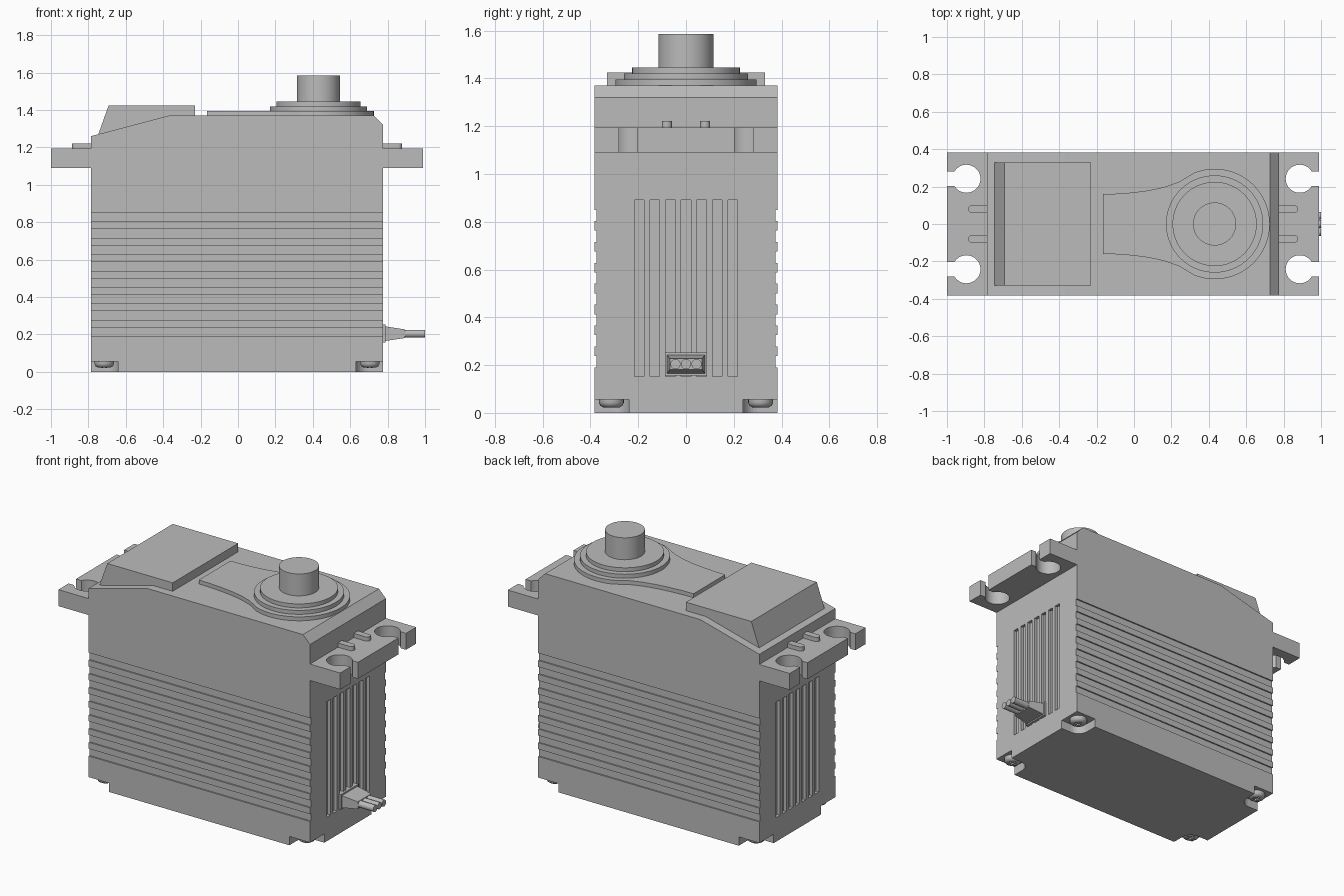
import bpy, bmesh, math
from mathutils import Vector, Matrix

if "Cube" in bpy.data.objects:
    bpy.data.objects.remove(bpy.data.objects["Cube"])

CX, HX, HY = -0.005, 0.781, 0.383   # body centre, half length, half width
grey = bpy.data.materials.new("grey plastic")
grey.diffuse_color = (0.5, 0.5, 0.5, 1)
grey.use_nodes = True
grey.node_tree.nodes["Principled BSDF"].inputs["Base Color"].default_value = grey.diffuse_color


def finish(bm, name, smooth=False):
    bmesh.ops.recalc_face_normals(bm, faces=bm.faces)
    me = bpy.data.meshes.new(name)
    bm.to_mesh(me)
    bm.free()
    me.materials.append(grey)
    ob = bpy.data.objects.new(name, me)
    bpy.context.collection.objects.link(ob)
    if smooth:
        bpy.ops.object.select_all(action='DESELECT')
        ob.select_set(True)
        bpy.context.view_layer.objects.active = ob
        bpy.ops.object.shade_smooth_by_angle(angle=math.radians(35))
    return ob


def add_prism(bm, pts, a, b, axis='Z'):
    """Extrude a 2D outline from a to b; axis Y takes (x, z) points."""
    place = (lambda p, t: (p[0], p[1], t)) if axis == 'Z' else (lambda p, t: (p[0], t, p[1]))
    f = bm.faces.new([bm.verts.new(place(p, a)) for p in pts])
    r = bmesh.ops.extrude_face_region(bm, geom=[f])
    vs = [v for v in r['geom'] if isinstance(v, bmesh.types.BMVert)]
    bmesh.ops.translate(bm, verts=vs, vec=Vector(place((0, 0), b - a)))


def add_box(bm, x0, x1, y0, y1, z0, z1):
    add_prism(bm, [(x0, y0), (x1, y0), (x1, y1), (x0, y1)], z0, z1)


def add_cyl(bm, r1, r2, h, mat, seg=32):
    bmesh.ops.create_cone(bm, cap_ends=True, segments=seg, radius1=r1, radius2=r2,
                          depth=h, matrix=mat)


def arc(cx, cy, r, a0, a1, n):
    return [(cx + r * math.cos(a0 + (a1 - a0) * i / n),
             cy + r * math.sin(a0 + (a1 - a0) * i / n)) for i in range(n + 1)]


def cut(ob, bm):
    """Subtract the cutter mesh and bake the result."""
    cutter = finish(bm, "cutter")
    cutter.hide_render = True
    m = ob.modifiers.new("cut", 'BOOLEAN')
    m.operation, m.solver, m.object = 'DIFFERENCE', 'EXACT', cutter
    dg = bpy.context.evaluated_depsgraph_get()
    baked = bpy.data.meshes.new_from_object(ob.evaluated_get(dg))
    ob.modifiers.clear()
    ob.data = baked
    bpy.data.objects.remove(cutter)


# Case body with sloped left shoulder and chamfered right edge
L, R = CX - HX, CX + HX
bm = bmesh.new()
add_prism(bm, [(L, 0), (R, 0), (R, 1.32), (0.727, 1.37), (-0.37, 1.37), (L, 1.26)],
          -HY, HY, 'Y')
body = finish(bm, "case_body")

# Cooling grooves along both long sides
bm = bmesh.new()
for s in (-1, 1):
    for i in range(8):
        top = 0.85 - 0.0875 * i
        y0, y1 = sorted((s * 0.374, s * 0.45))
        add_box(bm, L - 0.1, R + 0.1, y0, y1, top - 0.047, top)
cut(body, bm)

# Vertical slots on both ends
bm = bmesh.new()
for x0, x1 in ((L - 0.1, L + 0.02), (R - 0.02, R + 0.1)):
    for i in range(-3, 4):
        y = i * 0.0653
        add_box(bm, x0, x1, y - 0.0205, y + 0.0205, 0.153, 0.89)
cut(body, bm)

# Screw pockets in the bottom corners
bm = bmesh.new()
for sx in (-1, 1):
    for sy in (-1, 1):
        pts = arc(0.706, 0.308, 0.07, math.pi, 1.5 * math.pi, 8)
        pts += [(0.9, 0.238), (0.9, 0.5), (0.636, 0.5)]
        add_prism(bm, [(CX + sx * x, sy * y) for x, y in pts], -0.1, 0.056)
cut(body, bm)

# Screws with cross recess
for sx in (-1, 1):
    for sy in (-1, 1):
        x, y = CX + sx * 0.71, sy * 0.312
        bm = bmesh.new()
        rings = [(0.052, 0.058), (0.052, 0.042), (0.046, 0.03), (0.034, 0.023), (0.0, 0.021)]
        prof = [bm.verts.new((x + r, y, z)) for r, z in [(0, 0.058)] + rings]
        edges = [bm.edges.new(e) for e in zip(prof, prof[1:])]
        bmesh.ops.spin(bm, geom=prof + edges, cent=(x, y, 0), axis=(0, 0, 1),
                       angle=2 * math.pi, steps=24)
        bmesh.ops.remove_doubles(bm, verts=bm.verts, dist=0.0002)
        screw = finish(bm, "screw", True)
        bm = bmesh.new()
        a, b = 0.026, 0.006
        add_prism(bm, [(x + u, y + v) for u, v in (
            (a, -b), (a, b), (b, b), (b, a), (-b, a), (-b, b), (-a, b), (-a, -b),
            (-b, -b), (-b, -a), (b, -a), (b, -b))], 0.0, 0.036)
        cut(screw, bm)

# Mounting tabs with open screw holes, and pairs of round-ended ribs
for s in (-1, 1):
    g = math.asin(0.038 / 0.075)
    pts = [(HX - 0.01, -HY), (0.995, -HY)]
    for cy in (-0.242, 0.242):
        pts.append((0.995, cy - 0.038))
        pts += arc(0.891, cy, 0.075, -g, g - 2 * math.pi, 36)
        pts.append((0.995, cy + 0.038))
    pts += [(0.995, HY), (HX - 0.01, HY)]
    bm = bmesh.new()
    add_prism(bm, [(CX + s * x, y) for x, y in pts], 1.09, 1.195)
    finish(bm, "mounting_tab", True)
    bm = bmesh.new()
    for cy in (-0.08, 0.08):
        rib = [(HX - 0.01, cy - 0.021)] + arc(0.861, cy, 0.021, -math.pi / 2, math.pi / 2, 10)
        rib.append((HX - 0.01, cy + 0.021))
        add_prism(bm, [(CX + s * x, y) for x, y in rib], 1.19, 1.222)
    finish(bm, "tab_ribs", True)

# Raised motor cover
bm = bmesh.new()
add_prism(bm, [(-0.75, 1.262), (-0.23, 1.3), (-0.23, 1.424), (-0.692, 1.424)],
          -0.33, 0.33, 'Y')
finish(bm, "motor_cover")

# Keyhole-shaped gear plate
SX = 0.431
neck = [(-0.165, 0.16), (-0.09, 0.162), (0.0, 0.169), (0.08, 0.18), (0.16, 0.197),
        (0.24, 0.225)]
a0 = math.radians(112)
outline = neck + arc(SX, 0, 0.295, a0, -a0, 56) + [(x, -y) for x, y in reversed(neck)]
bm = bmesh.new()
add_prism(bm, outline, 1.36, 1.395)
finish(bm, "gear_plate", True)

# Bearing rings and output shaft
for name, r, z0, z1 in (("bearing_ring_lower", 0.26, 1.39, 1.42),
                        ("bearing_ring_upper", 0.225, 1.415, 1.445),
                        ("output_shaft", 0.115, 1.44, 1.585)):
    bm = bmesh.new()
    add_cyl(bm, r, r, z1 - z0, Matrix.Translation((SX, 0, (z0 + z1) / 2)), 64)
    finish(bm, name, True)

# Cable boot: flange and tapered sleeve
bm = bmesh.new()
add_box(bm, R - 0.03, 0.789, -0.088, 0.088, 0.157, 0.253)
finish(bm, "cable_flange")
bm = bmesh.new()
ends = []
for x, hy, hz in ((0.78, 0.08, 0.04), (0.893, 0.068, 0.023)):
    ends.append([bm.verts.new((x, sy * hy, 0.204 + sz * hz))
                 for sy, sz in ((-1, -1), (1, -1), (1, 1), (-1, 1))])
    bm.faces.new(ends[-1])
for i in range(4):
    j = (i + 1) % 4
    bm.faces.new((ends[0][i], ends[0][j], ends[1][j], ends[1][i]))
finish(bm, "cable_boot")

# Three wires
for y in (-0.044, 0, 0.044):
    bm = bmesh.new()
    add_cyl(bm, 0.021, 0.021, 0.13,
            Matrix.Translation((0.935, y, 0.204)) @ Matrix.Rotation(math.pi / 2, 4, 'Y'), 20)
    finish(bm, "wire", True)
